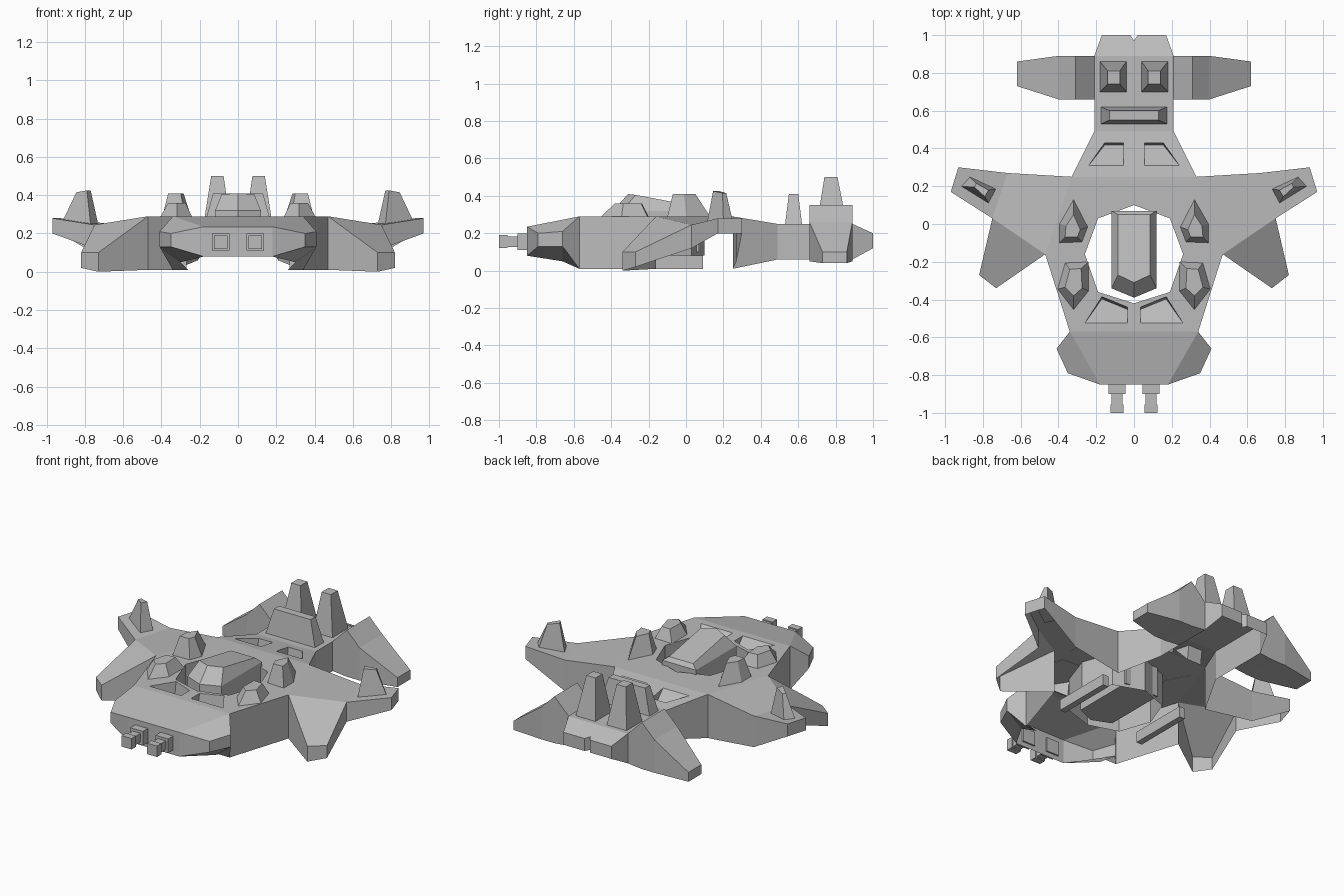
import bpy, bmesh
from mathutils import Vector
from mathutils.geometry import tessellate_polygon

if "Cube" in bpy.data.objects:
    bpy.data.objects.remove(bpy.data.objects["Cube"])

grey = bpy.data.materials.new("hull_grey")
grey.use_nodes = True
GREY = (0.5, 0.5, 0.5, 1)
grey.diffuse_color = GREY
grey.node_tree.nodes["Principled BSDF"].inputs["Base Color"].default_value = GREY


def finish(name, bm, mirror):
    bmesh.ops.remove_doubles(bm, verts=bm.verts, dist=0.0005)
    bmesh.ops.recalc_face_normals(bm, faces=bm.faces)
    mesh = bpy.data.meshes.new(name)
    bm.to_mesh(mesh)
    bm.free()
    mesh.materials.append(grey)
    ob = bpy.data.objects.new(name, mesh)
    bpy.context.collection.objects.link(ob)
    if mirror:
        mod = ob.modifiers.new("mirror", "MIRROR")
        mod.merge_threshold = 0.001
    return ob


def face(bm, pts):
    return bm.faces.new([bm.verts.new(p) for p in pts])


def plate(bm, outer, holes=()):
    """Flat plate with polygon holes."""
    loops = [[Vector(p) for p in lp] for lp in (outer, *holes)]
    flat = [p for lp in loops for p in lp]
    for tri in tessellate_polygon(loops):
        face(bm, [flat[i] for i in tri])


def loft(name, rings, mirror=True):
    """Closed solid through rings that share one point count."""
    bm = bmesh.new()
    vs = [[bm.verts.new(p) for p in r] for r in rings]
    n = len(rings[0])
    for a, b in zip(vs, vs[1:]):
        for i in range(n):
            j = (i + 1) % n
            bm.faces.new((a[i], a[j], b[j], b[i]))
    bm.faces.new(vs[0])
    bm.faces.new(vs[-1])
    return finish(name, bm, mirror)


def at(pts, z):
    return [(x, y, z) for x, y in pts]


def rect(x0, x1, y0, y1):
    return [(x0, y0), (x1, y0), (x1, y1), (x0, y1)]


# Hull: left half of an open-bottomed shell, mirrored
bm = bmesh.new()


def deck_z(y):
    return 0.29 - 0.04 * max(0, y - 0.25) / 0.24


front_pocket = [(x, y, 0.29) for x, y in
                [(.035, -.525), (.26, -.525), (.17, -.385), (.035, -.44)]]
rear_pocket = [(x, y, deck_z(y)) for x, y in
               [(.055, .31), (.24, .31), (.155, .43), (.055, .43)]]
well = [(0, .10), (.19, .03), (.26, -.16), (.19, -.36), (0, -.42)]

# main deck with the open well, then the sloping rear deck
plate(bm, at([(0, -.57), (.34, -.57), (.47, -.16), (.33, .25), (0, .25)] + well, .29),
      [front_pocket])
plate(bm, [(0, .25, .29), (.33, .25, .29), (.21, .49, .25), (0, .49, .25)], [rear_pocket])

# ramped pockets, deepest at the back
for p in (front_pocket, rear_pocket):
    low = [(x, y - .012, z - .09) for x, y, z in p[2:]]
    face(bm, [p[0], p[1], low[0], low[1]])
    face(bm, [p[1], p[2], low[0]])
    face(bm, [p[2], p[3], low[1], low[0]])
    face(bm, [p[3], p[0], low[1]])

# well wall
for (ax, ay), (bx, by) in zip(well, well[1:]):
    face(bm, [(ax, ay, .29), (bx, by, .29), (bx, by, .08), (ax, ay, .08)])

# nose, wing and tail tops, nose underside lip
for pts in (
    [(0, -.57, .29), (.34, -.57, .29), (.18, -.85, .235), (0, -.85, .235)],
    [(.34, -.57, .29), (.41, -.66, .21), (.35, -.79, .20), (.18, -.85, .235)],
    [(.47, -.16, .29), (.73, -.34, .10), (.82, -.27, .10), (.75, .03, .245)],
    [(.47, -.16, .29), (.75, .03, .245), (.67, .27, .25), (.33, .25, .29)],
    [(.75, .03, .245), (.97, .17, .28), (.93, .30, .28), (.67, .27, .25)],
    [(0, .49, .25), (.21, .49, .25), (.21, .89, .25), (0, .89, .25)],
    [(0, .89, .25), (.21, .89, .25), (.17, 1, .20), (.02, 1, .20), (0, .97, .205)],
    [(.18, -.85, .08), (.35, -.79, .13), (.41, -.66, .13), (.30, -.66, .05)],
    [(.41, -.66, .13), (.34, -.57, .01), (.26, -.57, .01), (.30, -.66, .05)],
):
    face(bm, pts)

# outer walls: x, y, top, bottom
rim = [(0, -.85, .235, .08), (.18, -.85, .235, .08), (.35, -.79, .20, .13),
       (.41, -.66, .21, .13), (.34, -.57, .29, .01), (.47, -.16, .29, .01),
       (.73, -.34, .10, 0), (.82, -.27, .10, .02), (.75, .03, .245, .12),
       (.97, .17, .28, .20), (.93, .30, .28, .20), (.67, .27, .25, .05),
       (.33, .25, .29, .01), (.21, .49, .25, .06), (.21, .89, .25, .06),
       (.17, 1, .20, .12), (.02, 1, .20, .12), (0, .97, .205, .12)]
for a, b in zip(rim, rim[1:]):
    face(bm, [(a[0], a[1], a[2]), (b[0], b[1], b[2]), (b[0], b[1], b[3]), (a[0], a[1], a[3])])
finish("hull", bm, True)

# Keel blocks beside the well
loft("keel_block", [at(rect(.27, .31, -.30, .09), z) for z in (.01, .08)])

# Cockpit spine across the well
base = [(.12, .07), (-.12, .07), (-.12, -.34), (0, -.39), (.12, -.34)]
loft("cockpit", [at(base, .10), at(base, .32),
                 [(.085, .05, .345), (-.085, .05, .345), (-.085, -.27, .405),
                  (0, -.31, .41), (.085, -.27, .405)]], False)

# Tail fins
sections = [(.21, .66, .89, .06, .25), (.31, .66, .89, .05, .35),
            (.40, .66, .89, .05, .26), (.62, .73, .86, .04, .10)]
loft("tail_fin", [[(x, y0, z0), (x, y1, z0), (x, y1, z1), (x, y0, z1)]
                  for x, y0, y1, z0, z1 in sections])

# Tail towers and crossbar
loft("tail_tower", [at(rect(.04, .18, .70, .86), .25), at(rect(.075, .14, .74, .81), .50)])
loft("tail_crossbar", [at(rect(-.175, .175, .53, .62), .25),
                       at(rect(-.13, .13, .55, .60), .41)], False)

# Deck and wing horns
loft("front_horn", [
    at([(.24, -.20), (.365, -.205), (.405, -.345), (.32, -.455), (.24, -.355)], .288),
    at([(.28, -.235), (.34, -.24), (.365, -.335), (.32, -.38), (.275, -.34)], .36)])
loft("rear_horn", [
    at([(.32, .13), (.395, 0), (.395, -.10), (.275, -.095), (.245, -.015)], .288),
    at([(.32, .05), (.36, -.01), (.365, -.07), (.30, -.07), (.285, -.03)], .41)])
loft("wing_horn", [
    [(.87, .25, .265), (.915, .20, .268), (.77, .11, .245), (.73, .185, .245)],
    [(.835, .215, .415), (.845, .195, .415), (.79, .145, .425), (.77, .18, .425)]])

# Nose guns: mount, barrel, muzzle
for name, r, y0, y1 in (("gun_mount", .045, -.90, -.84),
                        ("gun_barrel", .028, -.96, -.89),
                        ("gun_muzzle", .035, -1.0, -.955)):
    loft(name, [[(.09 + sx * r, y, .155 + sz * r)
                 for sx, sz in ((-1, -1), (1, -1), (1, 1), (-1, 1))] for y in (y0, y1)])
